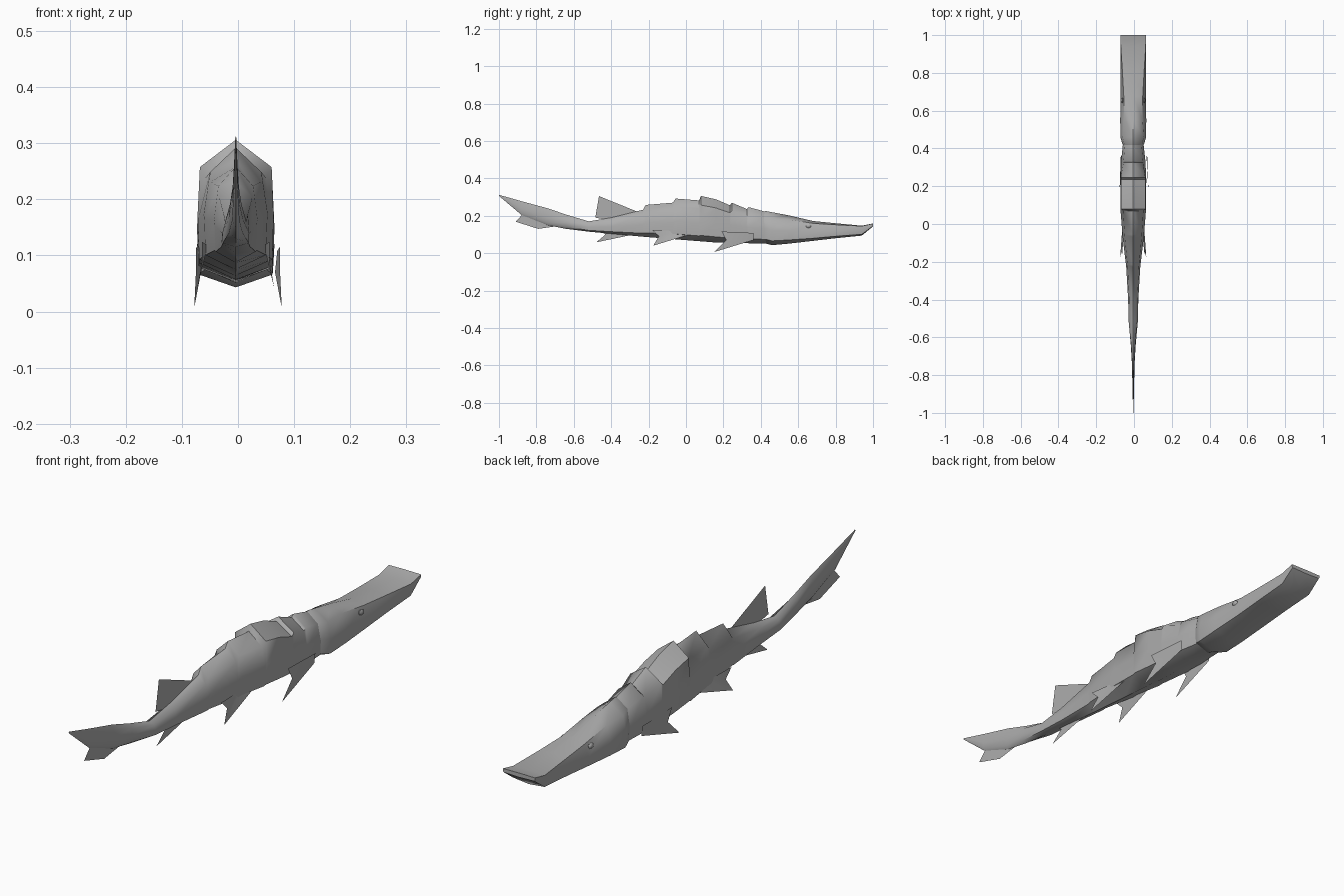
import bpy, bmesh, math

if "Cube" in bpy.data.objects:
    bpy.data.objects.remove(bpy.data.objects["Cube"])

CX = -0.004  # body centreline

grey = bpy.data.materials.new("fish grey")
grey.diffuse_color = (0.42, 0.42, 0.42, 1)
grey.use_nodes = True
grey.node_tree.nodes["Principled BSDF"].inputs["Base Color"].default_value = grey.diffuse_color


def finish(name, bm, angle=50):
    bmesh.ops.recalc_face_normals(bm, faces=bm.faces[:])
    me = bpy.data.meshes.new(name)
    bm.to_mesh(me)
    bm.free()
    me.materials.append(grey)
    me.shade_smooth()
    me.set_sharp_from_angle(angle=math.radians(angle))
    ob = bpy.data.objects.new(name, me)
    bpy.context.collection.objects.link(ob)
    return ob


def along(profile, y):
    """Value of a (y, value) profile at y."""
    for (y0, v0), (y1, v1) in zip(profile, profile[1:]):
        if y <= y1:
            return v0 + (v1 - v0) * (y - y0) / (y1 - y0)
    return profile[-1][1]


def section(y, zb, zt, w, upper=0.82, level=0.8):
    """Ridged section: keel, lower corner, side, upper corner, ridge."""
    h = zt - zb
    half = [(0.96 * w, zb + 0.13 * h), (w, zb + 0.45 * h),
            (upper * w, zb + level * h)]
    pts = [(0, zb)] + half + [(0, zt)] + [(-x, z) for x, z in reversed(half)]
    return [(CX + x, y, z) for x, z in pts]


def loft(name, stations):
    bm = bmesh.new()
    rings = [[bm.verts.new(p) for p in section(*s)] for s in stations]
    for a, b in zip(rings, rings[1:]):
        n = len(a)
        for i in range(n):
            bm.faces.new((a[i], a[(i + 1) % n], b[(i + 1) % n], b[i]))
    bm.faces.new(rings[0])
    bm.faces.new(rings[-1])
    return finish(name, bm)


def fin(name, outline):
    """Flat fin from (x, y, z) points."""
    bm = bmesh.new()
    f = bm.faces.new([bm.verts.new(p) for p in outline])
    bmesh.ops.triangulate(bm, faces=[f])
    return finish(name, bm, 30)


# Trunk and upturned tail: close pairs on the ridge make the back scutes
ridge = [(-1, 0.312), (-0.88, 0.278), (-0.74, 0.24), (-0.64, 0.206),
         (-0.52, 0.17), (-0.4, 0.19), (-0.23, 0.232), (-0.215, 0.258),
         (-0.07, 0.27), (-0.055, 0.292), (0.07, 0.282), (0.08, 0.306),
         (0.16, 0.288), (0.235, 0.256), (0.245, 0.27), (0.325, 0.236),
         (0.335, 0.246), (0.41, 0.226), (0.47, 0.205)]
belly = [(-1, 0.306), (-0.88, 0.205), (-0.74, 0.15), (-0.64, 0.13),
         (-0.52, 0.115), (-0.23, 0.088), (0.16, 0.057), (0.47, 0.05)]
width = [(-1, 0.001), (-0.74, 0.007), (-0.64, 0.013), (-0.52, 0.024),
         (-0.4, 0.027), (-0.23, 0.037), (-0.07, 0.056), (0.08, 0.068),
         (0.24, 0.069), (0.34, 0.064), (0.41, 0.056), (0.47, 0.05)]
loft("body", [(y, along(belly, y), zt, along(width, y),
               0.94 if 0.075 < y < 0.3 else 0.8) for y, zt in ridge])

# Head with flared gill edge, running out to the broad flat snout
# (y, bottom, top, half width, upper corner width, upper corner level)
loft("head", [
    (0.405, 0.075, 0.215, 0.046),
    (0.425, 0.052, 0.226, 0.058),
    (0.46, 0.043, 0.219, 0.068),
    (0.55, 0.051, 0.202, 0.069, 0.72, 0.85),
    (0.68, 0.066, 0.172, 0.067, 0.75, 0.88),
    (0.80, 0.080, 0.160, 0.067, 0.85, 0.90),
    (0.94, 0.094, 0.147, 0.068, 0.97, 0.96),
    (1.00, 0.143, 0.159, 0.067, 1.0, 0.95),
])

# Midline fins
fin("dorsal_fin", [(CX, y, z) for y, z in (
    (-0.26, 0.222), (-0.465, 0.305), (-0.43, 0.235), (-0.485, 0.19),
    (-0.4, 0.175))])
fin("anal_fin", [(CX, y, z) for y, z in (
    (-0.28, 0.1), (-0.48, 0.058), (-0.43, 0.1), (-0.465, 0.122))])
fin("tail_fin", [(CX, y, z) for y, z in (
    (-0.67, 0.147), (-0.79, 0.13), (-0.91, 0.168), (-0.875, 0.207),
    (-0.72, 0.18))])

# Paired fins and eyes
for side, s in (("right", 1), ("left", -1)):
    fin(side + "_pectoral_fin", [(s * x, y, z) for x, y, z in (
        (0.066, 0.36, 0.07), (0.07, 0.36, 0.108), (0.075, 0.19, 0.116),
        (0.075, 0.215, 0.07), (0.078, 0.15, 0.006))])
    fin(side + "_pelvic_fin", [(CX + s * x, y, z) for x, y, z in (
        (0.055, 0.02, 0.1), (0.05, -0.05, 0.118), (0.06, -0.18, 0.124),
        (0.06, -0.145, 0.09), (0.069, -0.175, 0.04))])
    bm = bmesh.new()
    bmesh.ops.create_icosphere(bm, subdivisions=1, radius=0.012)
    bmesh.ops.scale(bm, vec=(0.6, 1.3, 1), verts=bm.verts)
    bmesh.ops.translate(bm, vec=(CX + s * 0.058, 0.655, 0.145), verts=bm.verts)
    finish(side + "_eye", bm)
